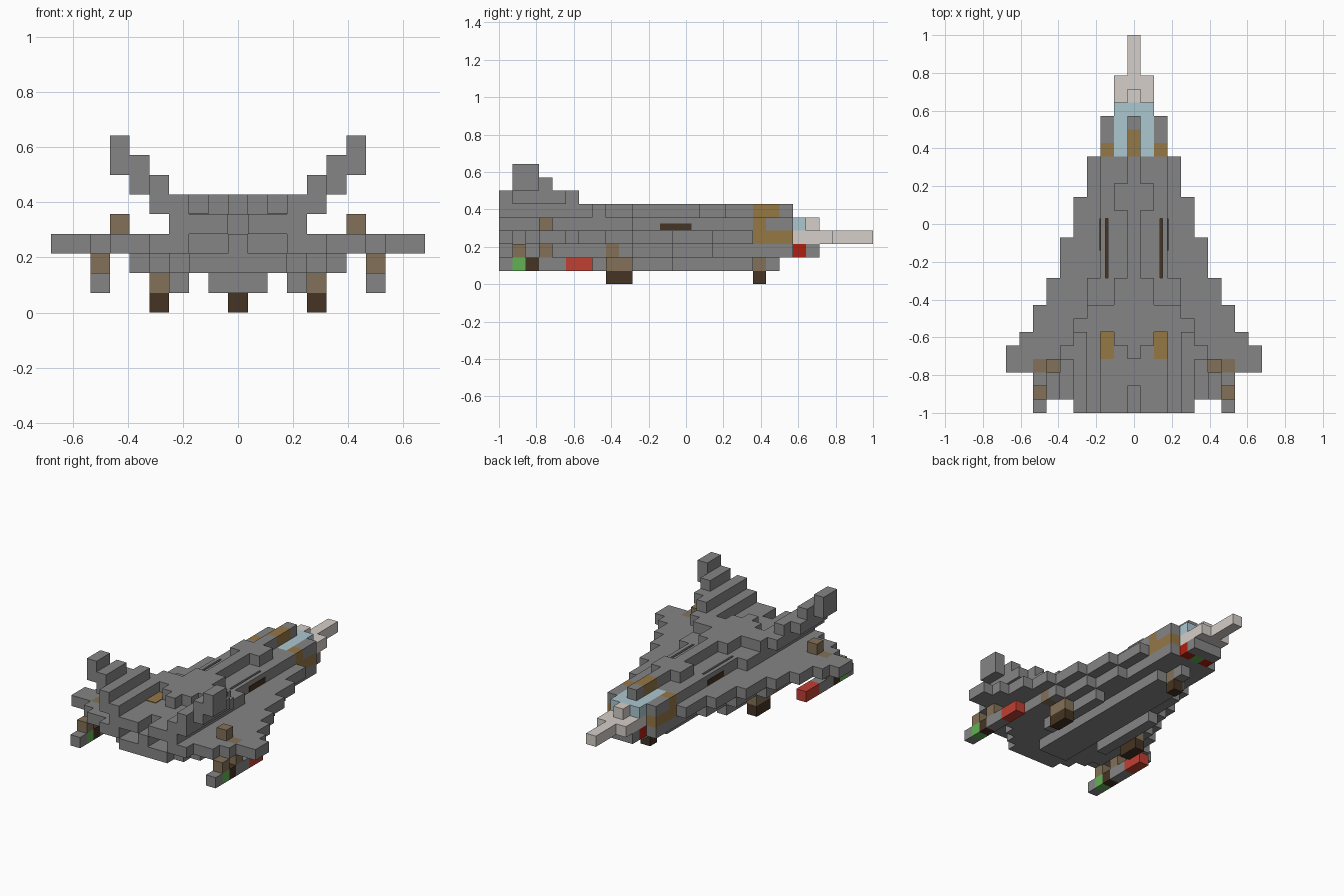
import bpy

U = 1 / 14  # edge of one block

old = bpy.data.objects.get("Cube")
if old:
    bpy.data.objects.remove(old, do_unlink=True)


def material(name, r, g, b):
    m = bpy.data.materials.new(name)
    m.use_nodes = True
    m.diffuse_color = (r, g, b, 1)
    m.node_tree.nodes["Principled BSDF"].inputs["Base Color"].default_value = (r, g, b, 1)
    return m


grey = material("hull grey", .235, .235, .235)
dark = material("dark brown", .06, .034, .016)
taupe = material("taupe", .225, .165, .098)
gold = material("bronze", .30, .185, .06)
glass = material("canopy glass", .41, .57, .63)
beige = material("nose beige", .66, .62, .58)
green = material("light green", .12, .44, .09)
red = material("pod red", .53, .05, .033)
deep_red = material("deep red", .43, .014, .005)

QUADS = ((0, 2, 3, 1), (4, 5, 7, 6), (0, 1, 5, 4), (2, 6, 7, 3), (0, 4, 6, 2), (1, 3, 7, 5))


def make(name, mat, boxes):
    """Join axis-aligned boxes (x0, x1, y0, y1, z0, z1) into one part."""
    verts, faces = [], []
    for x0, x1, y0, y1, z0, z1 in boxes:
        n = len(verts)
        verts += [(x, y, z) for z in (z0, z1) for y in (y0, y1) for x in (x0, x1)]
        faces += [tuple(n + v for v in q) for q in QUADS]
    mesh = bpy.data.meshes.new(name)
    mesh.from_pydata(verts, [], faces)
    mesh.materials.append(mat)
    ob = bpy.data.objects.new(name, mesh)
    bpy.context.collection.objects.link(ob)
    return ob


def blocks(name, mat, k, rows):
    """Rows are (inner column, outer column, first row, last row) on layer k.
    Column 0 is the centre line; rows are symmetric about it."""
    out = []
    for i0, i1, j0, j1 in rows:
        y0, y1, z0, z1 = j0 * U - 1, (j1 + 1) * U - 1, k * U, (k + 1) * U
        a, b = (i0 - .5) * U, (i1 + .5) * U
        if i0 == 0:
            out.append((-b, b, y0, y1, z0, z1))
        else:
            out += [(a, b, y0, y1, z0, z1), (-b, -a, y0, y1, z0, z1)]
    return make(name, mat, out)


# Main delta wing, recessed at the exhausts
blocks("wing", grey, 3, [
    (0, 0, 0, 1), (3, 4, 0, 0), (3, 6, 1, 1), (0, 7, 2, 2), (0, 6, 3, 3),
    (8, 9, 3, 3), (0, 9, 4, 4), (0, 8, 5, 5), (0, 7, 6, 7), (0, 6, 8, 9),
    (0, 5, 10, 12), (0, 4, 13, 15), (0, 3, 16, 18), (0, 1, 19, 21)])
blocks("wing_patches", taupe, 3, [(7, 7, 3, 3)])

# Belly below the wing
blocks("belly", grey, 2, [
    (0, 2, 0, 0), (0, 3, 1, 1), (0, 4, 2, 2), (0, 5, 3, 7), (0, 4, 8, 8),
    (0, 5, 9, 9), (0, 4, 10, 12), (0, 3, 13, 15), (0, 2, 16, 21), (0, 1, 23, 23)])
blocks("keel", grey, 1, [(0, 1, 3, 18), (0, 0, 20, 20)])
blocks("gear_fairings", grey, 1, [(3, 3, 6, 12)])
blocks("chin_lights", deep_red, 2, [(1, 1, 22, 22)])
blocks("chin_centre_light", green, 2, [(0, 0, 22, 22)])

# Fuselage with narrow slots, and stepped spine
blocks("fuselage", grey, 4, [
    (1, 3, 0, 1), (0, 3, 2, 9), (0, 1.43, 10, 13.4), (2.63, 2, 10, 13.4),
    (0, 2, 14.4, 18)])
blocks("spine", grey, 5, [
    (3, 4, 0, 5), (0, 0, 4, 5), (1, 1, 5, 5), (0, 4, 6, 6),
    (0, 3, 7, 7), (0, 1, 8, 9), (0, 0, 10, 14), (0, 1, 15, 16),
    (0, 0, 17, 18), (0, 0, 21, 21)])

# Cockpit and nose
blocks("canopy", glass, 4, [(0, 1, 19, 22)])
blocks("canopy_frame", gold, 5, [(0, 0, 19, 20)])
blocks("cockpit_posts", gold, 4, [(2, 2, 19, 19)])
blocks("cockpit_shoulders", grey, 4, [(2, 2, 20, 21)])
blocks("cockpit_sides", gold, 3, [(2, 2, 19, 21)])
blocks("nose", beige, 3, [(0, 1, 22, 24), (0, 0, 25, 27)])
blocks("nose_bump", beige, 4, [(0, 0, 23, 23)])

# Stepped tail fins leaning outwards
blocks("fin_root", grey, 6, [(4, 4, 0, 5), (5, 5, 1, 4)])
blocks("fin_middle", grey, 7, [(5, 5, 1, 3), (6, 6, 1, 2)])
blocks("fin_tip", grey, 8, [(6, 6, 1, 2)])

# Wing pods and pylons
blocks("pod_body", grey, 1, [(7, 7, 0, 0), (7, 7, 3, 4)])
blocks("pod_light", green, 1, [(7, 7, 1, 1)])
blocks("pod_band", dark, 1, [(7, 7, 2, 2)])
blocks("pod_tip", red, 1, [(7, 7, 5, 6)])
blocks("pod_pylons", taupe, 2, [(7, 7, 1, 1), (7, 7, 3, 3)])
blocks("wing_knobs", taupe, 4, [(6, 6, 3, 3)])

# Landing gear
blocks("main_gear_legs", taupe, 1, [(4, 4, 8, 9)])
blocks("main_gear_braces", taupe, 2, [(5, 5, 8, 8)])
blocks("main_gear_wheels", dark, 0, [(4, 4, 8, 9)])
blocks("nose_gear_leg", taupe, 1, [(0, 0, 19, 19)])
blocks("nose_gear_wheel", dark, 0, [(0, 0, 19, 19)])

# Plates: sunken deck vents, slot floors and dark side openings
vents, slots = [], []
for s in (-1, 1):
    x, wall = s * 2 * U, s * 2.5 * U
    vents.append((x - U / 2, x + U / 2, 4 * U - 1, 6 * U - 1, 5 * U, 5 * U + .004))
    slots.append((wall - .004, wall + .004, -.14, .03, .29, .325))
    slots.append((s * .145 - .007, s * .145 + .007, 10 * U - 1, .028, 4 * U, 4 * U + .006))
make("deck_vents", gold, vents)
make("side_slots", dark, slots)
